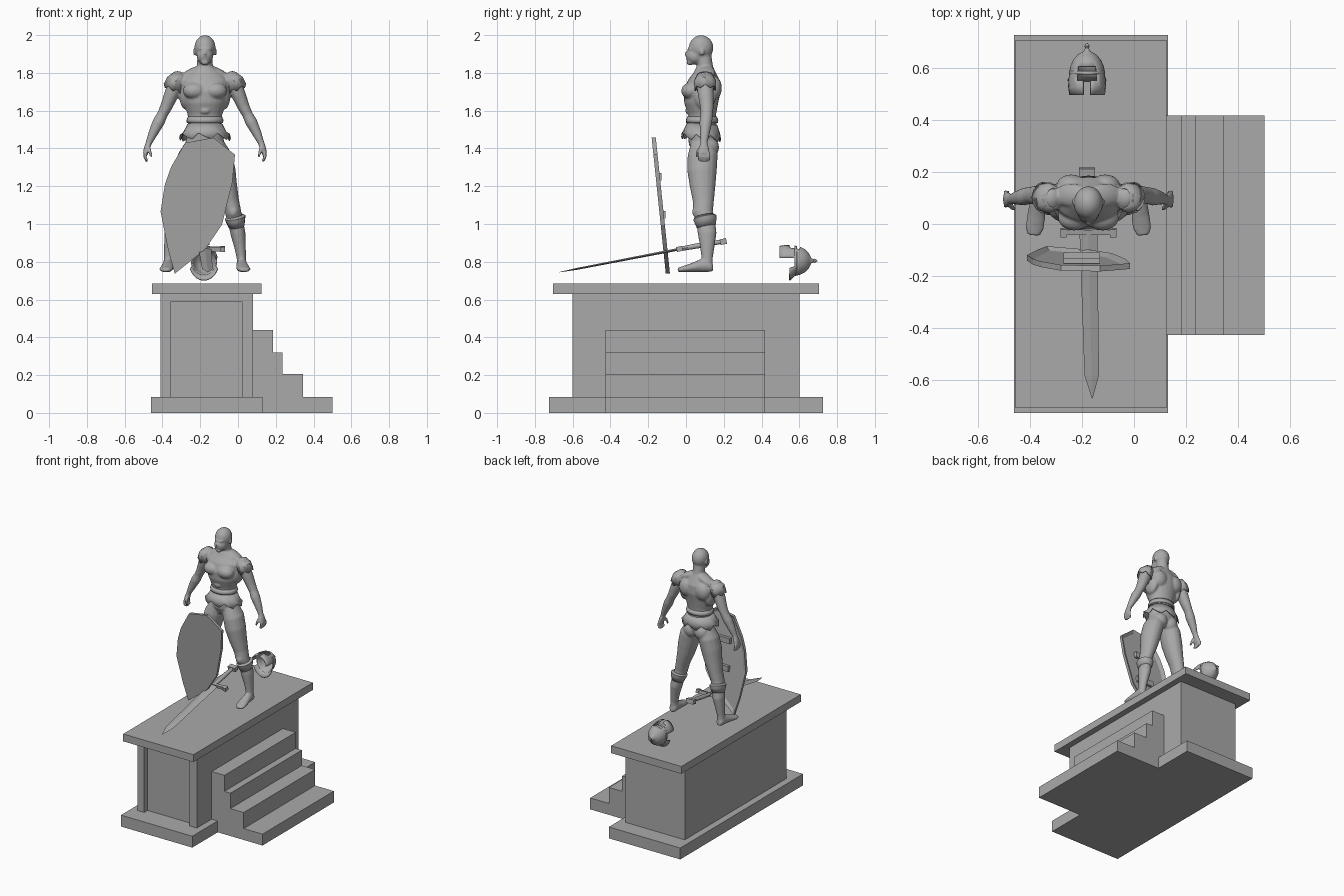
import bpy, bmesh, math
from mathutils import Vector, Matrix

if "Cube" in bpy.data.objects:
    bpy.data.objects.remove(bpy.data.objects["Cube"])

grey = bpy.data.materials.new("stone_grey")
grey.use_nodes = True
COLOUR = (0.4, 0.4, 0.4, 1)
grey.diffuse_color = COLOUR
grey.node_tree.nodes["Principled BSDF"].inputs["Base Color"].default_value = COLOUR

MID = -0.175      # centre line of the figure
SIDES = (-1, 1)


def finish(name, bm, smooth=None, thick=0):
    bmesh.ops.recalc_face_normals(bm, faces=bm.faces)
    me = bpy.data.meshes.new(name)
    bm.to_mesh(me)
    bm.free()
    ob = bpy.data.objects.new(name, me)
    bpy.context.collection.objects.link(ob)
    me.materials.append(grey)
    if thick:
        mod = ob.modifiers.new("thickness", "SOLIDIFY")
        mod.thickness = thick
    if smooth:
        bpy.ops.object.select_all(action="DESELECT")
        ob.select_set(True)
        bpy.context.view_layer.objects.active = ob
        bpy.ops.object.shade_smooth_by_angle(angle=math.radians(smooth))
    return ob


def add_box(bm, lo, hi, rot=None):
    lo, hi = Vector(lo), Vector(hi)
    m = Matrix.Translation((lo + hi) / 2) @ (rot or Matrix()) @ Matrix.Diagonal((*(hi - lo), 1))
    return bmesh.ops.create_cube(bm, size=1, matrix=m)["verts"]


def box(name, lo, hi, rot=None):
    bm = bmesh.new()
    add_box(bm, lo, hi, rot)
    return finish(name, bm)


def loft(bm, rings, side=1, ref=(0, 1, 0), n=16, cap=True, mid=MID):
    """Skin elliptical rings (x, y, z, half width, half depth)."""
    path = [Vector((mid + side * r[0], r[1], r[2])) for r in rings]
    t = (path[-1] - path[0]).normalized()
    u = Vector(ref).cross(t).normalized()
    v = t.cross(u)
    loops = []
    for p, r in zip(path, rings):
        angles = [2 * math.pi * i / n for i in range(n)]
        loops.append([bm.verts.new(p + u * r[3] * math.cos(a) + v * r[4] * math.sin(a)) for a in angles])
    for a, b in zip(loops, loops[1:]):
        for i in range(n):
            bm.faces.new((a[i], a[i - 1], b[i - 1], b[i]))
    if cap:
        bm.faces.new(loops[0])
        bm.faces.new(loops[-1])
    return loops


def blob(bm, x, y, z, rx, ry, rz, tilt=0):
    m = (Matrix.Translation((MID + x, y, z)) @ Matrix.Rotation(tilt, 4, "Y")
         @ Matrix.Diagonal((rx, ry, rz, 1)))
    bmesh.ops.create_icosphere(bm, subdivisions=3, radius=1, matrix=m)


# Pedestal: base, body with recessed front panel, top slab
box("plinth_base", (-.46, -.725, 0), (.13, .725, .085))
box("plinth_top", (-.455, -.705, .63), (.125, .705, .685))
box("plinth_body", (-.41, -.56, .085), (.08, .6, .63))
box("front_post_right", (-.41, -.6, .085), (-.355, -.56, .63))
box("front_post_left", (.02, -.6, .085), (.08, -.56, .63))
box("front_lintel", (-.355, -.6, .59), (.02, -.56, .63))

# Stairs: side profile extruded along y
bm = bmesh.new()
profile = [(.08, 0), (.5, 0)]
for x, low, high in ((.5, 0, .085), (.345, .085, .205), (.235, .205, .32), (.185, .32, .44)):
    profile += [(x, low), (x, high)]
profile = list(dict.fromkeys(profile + [(.08, .44)]))
face = bm.faces.new([bm.verts.new((x, -.425, z)) for x, z in profile])
new = bmesh.ops.extrude_face_region(bm, geom=[face])["geom"]
bmesh.ops.translate(bm, vec=(0, .842, 0), verts=[g for g in new if isinstance(g, bmesh.types.BMVert)])
finish("stairs", bm)

# Figure body: torso, neck and head
bm = bmesh.new()
loft(bm, [(0, .09, 1.37, .06, .05), (0, .09, 1.42, .1, .075), (0, .09, 1.48, .1, .08),
          (0, .088, 1.54, .088, .072), (0, .085, 1.58, .092, .074), (0, .08, 1.64, .112, .09),
          (0, .085, 1.7, .125, .098), (0, .095, 1.76, .13, .085), (0, .1, 1.8, .09, .06),
          (0, .1, 1.83, .05, .045)], n=24)
loft(bm, [(0, .105, 1.79, .05, .048), (0, .1, 1.84, .042, .042), (0, .09, 1.91, .04, .042)])
blob(bm, 0, .08, 1.933, .056, .065, .067)
blob(bm, 0, .05, 1.89, .044, .05, .046)
blob(bm, 0, .022, 1.856, .022, .02, .016)
blob(bm, 0, .027, 1.927, .036, .02, .01)
blob(bm, 0, .006, 1.899, .008, .014, .017)
blob(bm, 0, .012, 1.872, .017, .01, .006)
blob(bm, 0, .01, 1.6, .026, .014, .018)      # knot at the waist

for s in SIDES:
    # ear, chest, trapezius, shoulder blade, side and seat muscles
    blob(bm, s * .056, .085, 1.91, .007, .013, .02)
    blob(bm, s * .055, .025, 1.705, .062, .05, .045)
    blob(bm, s * .065, .11, 1.8, .075, .045, .026, s * .45)
    blob(bm, s * .065, .145, 1.72, .058, .045, .065)
    blob(bm, s * .1, .1, 1.68, .035, .06, .075)
    blob(bm, s * .045, .12, 1.405, .055, .055, .06)
    blob(bm, s * .145, .1, 1.76, .045, .052, .05)
    # arm
    loft(bm, [(.13, .1, 1.79, .035, .04), (.155, .1, 1.74, .042, .045), (.18, .105, 1.68, .038, .042),
              (.205, .11, 1.62, .032, .036), (.225, .11, 1.58, .028, .032), (.245, .105, 1.54, .032, .034),
              (.275, .1, 1.48, .025, .026), (.297, .095, 1.43, .017, .019), (.308, .095, 1.4, .016, .027),
              (.316, .095, 1.37, .014, .03)], s)
    for i in range(4):
        y = .07 + .017 * i
        tip = 1.335 - .008 * (i in (1, 2))
        loft(bm, [(.316, y, 1.38, .009, .009), (.318, y, 1.355, .009, .009), (.306, y, tip, .007, .007)], s, n=8)
    loft(bm, [(.3, .08, 1.41, .01, .01), (.292, .062, 1.385, .01, .009), (.284, .058, 1.355, .007, .007)], s, n=8)
    # leg
    loft(bm, [(.05, .09, 1.43, .05, .065), (.075, .088, 1.36, .068, .08), (.095, .085, 1.28, .068, .078),
              (.113, .088, 1.2, .058, .068), (.135, .092, 1.12, .046, .056), (.15, .09, 1.06, .043, .052),
              (.162, .105, 1.01, .04, .05), (.175, .112, .95, .04, .05), (.186, .113, .88, .031, .038),
              (.193, .112, .82, .025, .03), (.195, .112, .765, .027, .03)], s)
    blob(bm, s * .15, .055, 1.065, .026, .022, .032)
    # foot
    loft(bm, [(.193, .143, .77, .018, .018), (.193, .125, .78, .028, .034), (.196, .08, .78, .03, .034),
              (.2, .03, .769, .035, .024), (.206, -.015, .761, .036, .016), (.21, -.043, .757, .024, .011)],
         s, ref=(0, 0, 1))
body = finish("figure_body", bm)
mod = body.modifiers.new("blend", "REMESH")
mod.mode = "VOXEL"
mod.voxel_size = .006
mod.use_smooth_shade = True
mod = body.modifiers.new("soften", "SMOOTH")
mod.iterations = 4

# Shirt hem, belt and flared skirt with a ragged edge
bm = bmesh.new()
loft(bm, [(0, .085, 1.535, .096, .084), (0, .085, 1.55, .098, .086), (0, .085, 1.57, .09, .078)], n=24, cap=False)
finish("shirt_hem", bm, 40, .006)
bm = bmesh.new()
loops = loft(bm, [(0, .08, 1.455, .137, .106), (0, .083, 1.49, .113, .097), (0, .086, 1.53, .092, .08)], n=24, cap=False)
for i, v in enumerate(loops[0]):
    v.co.z += (0, -.012, .02)[i % 3]
finish("skirt", bm, 30, .005)

# Sleeves and boot cuffs
for s, label in zip(SIDES, ("right", "left")):
    bm = bmesh.new()
    loops = loft(bm, [(.17, .102, 1.705, .052, .056), (.153, .1, 1.76, .05, .058), (.135, .1, 1.795, .03, .04)],
                 s, n=12, cap=False)
    for v in loops[0][::2]:
        v.co.z += .018
    finish("sleeve_" + label, bm, 30, .005)
    bm = bmesh.new()
    loops = loft(bm, [(.168, .108, .985, .042, .05), (.162, .103, 1.02, .052, .06), (.16, .1, 1.035, .056, .063),
                      (.157, .096, 1.045, .042, .05)], s, cap=False)
    finish("boot_cuff_" + label, bm, 40, .004)

# Shield: angular plate leaning back, hollowed behind a rim
outline = [(-.28, 1.43), (-.13, 1.457), (-.016, 1.367), (-.03, 1.22), (-.085, .996), (-.175, .864),
           (-.335, .737), (-.37, .864), (-.41, 1.065), (-.387, 1.21), (-.355, 1.3)]


def lean(z):
    return -.107 - .104 * (z - .737)


bm = bmesh.new()
front = bm.faces.new([bm.verts.new((x, lean(z), z)) for x, z in outline])
new = bmesh.ops.extrude_face_region(bm, geom=[front])["geom"]
bmesh.ops.translate(bm, vec=(0, .022, 0), verts=[g for g in new if isinstance(g, bmesh.types.BMVert)])
back = [g for g in new if isinstance(g, bmesh.types.BMFace)]
bm.normal_update()
bmesh.ops.inset_region(bm, faces=back, thickness=.028)
bmesh.ops.translate(bm, vec=(0, -.014, 0), verts=back[0].verts)
finish("shield", bm)
for z in (1.05, 1.25):
    y = lean(z)
    box("shield_strap", (-.27, y + .008, z - .02), (-.13, y + .03, z + .02))

# Sword resting on its tip
SWORD = dict(mid=0, ref=(0, 0, 1))
bm = bmesh.new()
loft(bm, [(-.16, -.67, .745, .001, .001), (-.162, -.58, .762, .028, .005), (-.175, -.03, .868, .034, .007)], n=4, **SWORD)
finish("sword_blade", bm)
bm = bmesh.new()
loft(bm, [(-.175, -.03, .868, .014, .012), (-.178, .08, .888, .017, .015), (-.18, .18, .905, .013, .012)], n=10, **SWORD)
finish("sword_grip", bm, 40)
tilt = Matrix.Rotation(.19, 4, "X")
bm = bmesh.new()
add_box(bm, (-.265, -.04, .857), (-.085, -.02, .879), tilt)
for s in SIDES:
    x = -.175 + s * .095
    add_box(bm, (x - .012, -.05, .855), (x + .012, -.018, .881), tilt)
finish("sword_guard", bm)
box("sword_pommel", (-.21, .18, .892), (-.15, .215, .922), tilt)

# Helmet lying on its back: lathed shell with openings cut by rule
bm = bmesh.new()
levels = [(0, .07), (.03, .074), (.055, .073), (.08, .07), (.11, .064), (.135, .053), (.155, .036), (.168, .012),
          (.18, .007), (.187, .01), (.2, .002)]
loft(bm, [(0, 0, z, r, r * 1.15) for z, r in levels], n=32, cap=False, mid=0)
doomed = []
for f in bm.faces:
    c = f.calc_center_median()
    turn = abs(math.degrees(math.atan2(c.x, -c.y)))      # angle away from the face
    eyes = turn < 34 and .055 < c.z < .11
    chin = turn < 12 and c.z < .06
    nape = turn > 82 and c.z < .08
    if eyes or chin or nape:
        doomed.append(f)
bmesh.ops.delete(bm, geom=doomed, context="FACES")
lay = Matrix.Translation((-.18, .495, .805)) @ Matrix.Rotation(-math.pi / 2, 4, "X")
bm.transform(lay)
finish("helmet_shell", bm, 40, .007)

# Flared neck guard and brow band of the helmet
bm = bmesh.new()
loft(bm, [(0, 0, .055, .082, .105), (0, 0, .08, .07, .081), (0, 0, .092, .068, .077)], n=32, cap=False, mid=0)
low = [f for f in bm.faces if f.calc_center_median().z < .08 and f.calc_center_median().y < .03]
bmesh.ops.delete(bm, geom=low, context="FACES")
bm.transform(lay)
finish("helmet_neck_guard", bm, 40, .006)
